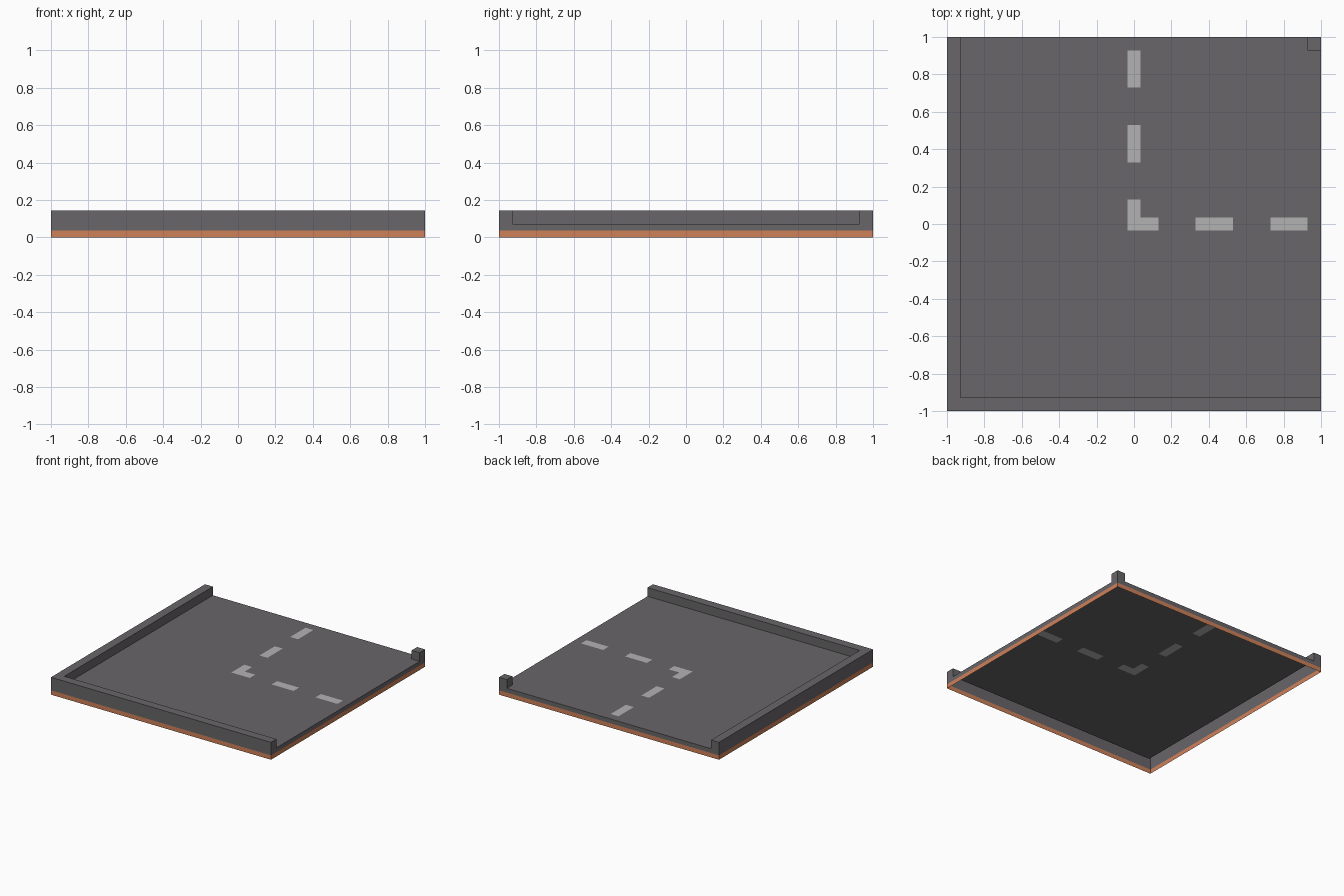
import bpy, bmesh

if "Cube" in bpy.data.objects:
    bpy.data.objects.remove(bpy.data.objects["Cube"])

U = 1 / 14                      # basic module: kerb width and road height
TRIM, ROAD, KERB = U / 2, U, 2 * U
E = 1 - U                       # inner edge of the kerbs
H = U / 2                       # half width of a lane dash


def material(name, color):
    m = bpy.data.materials.new(name)
    m.diffuse_color = (*color, 1)
    m.use_nodes = True
    m.node_tree.nodes["Principled BSDF"].inputs["Base Color"].default_value = m.diffuse_color
    return m


ASPHALT = material("asphalt", (0.14, 0.132, 0.14))
PAINT = material("lane_paint", (0.45, 0.45, 0.45))
ORANGE = material("orange_trim", (0.62, 0.22, 0.10))


def make_object(name, quads, mat):
    bm = bmesh.new()
    for q in quads:
        bm.faces.new([bm.verts.new(p) for p in q])
    bmesh.ops.remove_doubles(bm, verts=bm.verts, dist=1e-5)
    me = bpy.data.meshes.new(name)
    bm.to_mesh(me)
    bm.free()
    me.materials.append(mat)
    bpy.context.collection.objects.link(bpy.data.objects.new(name, me))


def flat(x0, x1, y0, y1, z):
    return [(x0, y0, z), (x1, y0, z), (x1, y1, z), (x0, y1, z)]


def wall(a, b, z0, z1):
    return [(*a, z0), (*b, z0), (*b, z1), (*a, z1)]


def loop_walls(points, z0, z1):
    return [wall(a, b, z0, z1) for a, b in zip(points, points[1:] + points[:1])]


# Lane dashes: a corner L, then dashes toward the back and the right
dashes = [(-H, 0.132, -H, H), (-H, H, -H, 0.132)]
for s in (0.33, E - 0.2):
    dashes += [(s, s + 0.2, -H, H), (-H, H, s, s + 0.2)]


def inside(x, y, rect):
    return rect[0] < x < rect[1] and rect[2] < y < rect[3]


# Road surface with the dashes inlaid as separate faces
cuts = [-E, -H, H, 0.132, 0.33, 0.53, E - 0.2, E, 1]
road, paint = [], []
for x0, x1 in zip(cuts, cuts[1:]):
    for y0, y1 in zip(cuts, cuts[1:]):
        cx, cy = (x0 + x1) / 2, (y0 + y1) / 2
        if cx > E and cy > E:
            continue            # the corner post stands here
        marked = any(inside(cx, cy, d) for d in dashes)
        (paint if marked else road).append(flat(x0, x1, y0, y1, ROAD))

# Low skirts under the two open road ends
road.append(wall((1, -E), (1, E), TRIM, ROAD))
road.append(wall((E, 1), (-E, 1), TRIM, ROAD))
make_object("road_surface", road, ASPHALT)
make_object("lane_dashes", paint, PAINT)

# L-shaped kerb along left and front, hollow from below
kerb = [flat(-1, -E, -1, 1, KERB), flat(-E, 1, -1, -E, KERB),
        wall((-1, 1), (-1, -1), TRIM, KERB),
        wall((-1, -1), (1, -1), TRIM, KERB),
        wall((1, -1), (1, -E), TRIM, KERB),
        wall((-E, 1), (-1, 1), TRIM, KERB),
        wall((1, -E), (-E, -E), ROAD, KERB),
        wall((-E, -E), (-E, 1), ROAD, KERB)]
make_object("kerb", kerb, ASPHALT)

# Short kerb post on the inside of the bend
post = [flat(E, 1, E, 1, KERB),
        wall((1, E), (1, 1), TRIM, KERB),
        wall((1, 1), (E, 1), TRIM, KERB),
        wall((E, 1), (E, E), ROAD, KERB),
        wall((E, E), (1, E), ROAD, KERB)]
make_object("corner_post", post, ASPHALT)

# Orange band around the foot of the tile, open underneath
make_object("base_trim", loop_walls([(-1, -1), (1, -1), (1, 1), (-1, 1)], 0, TRIM), ORANGE)
